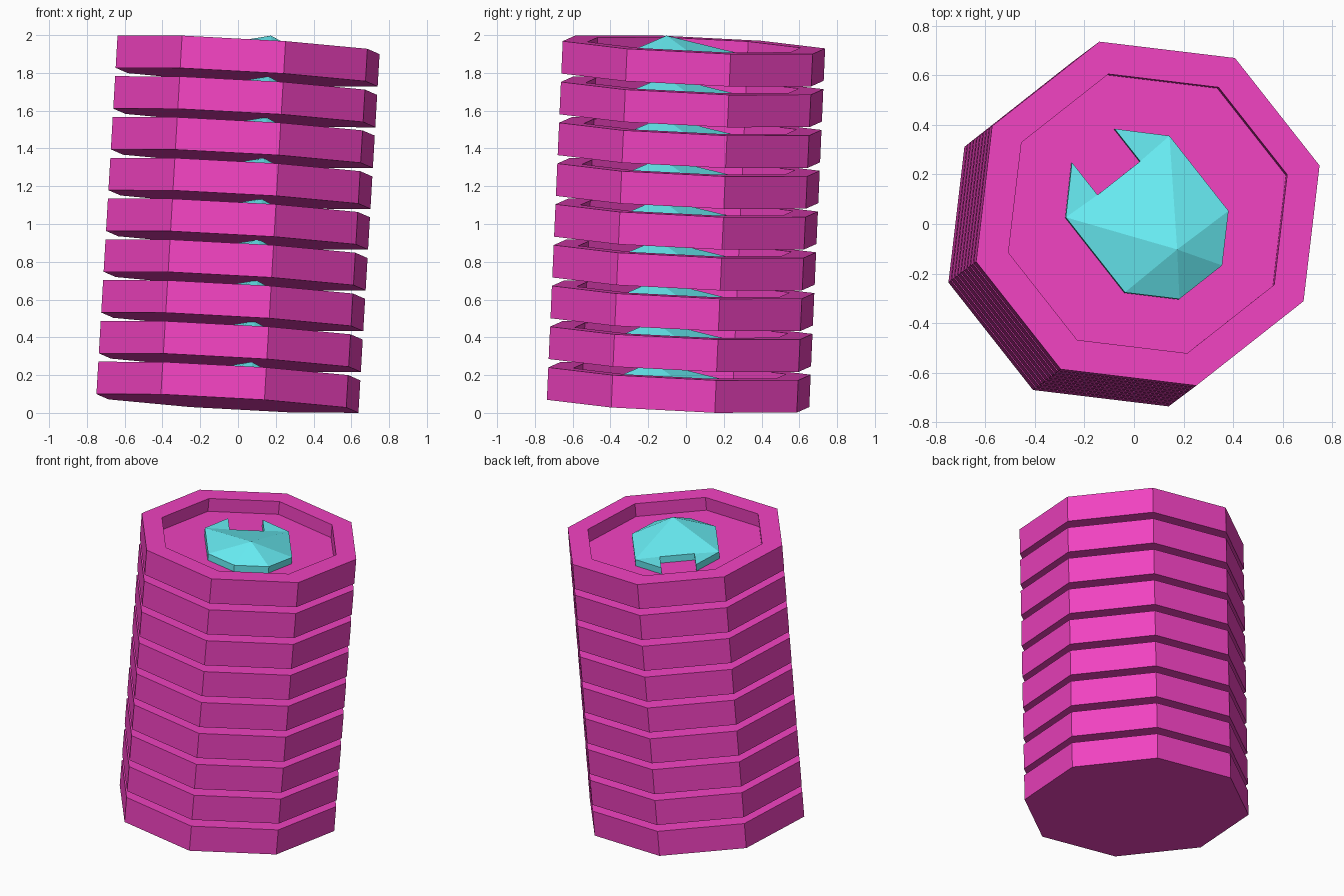
import bpy, bmesh
from math import cos, sin, radians
from mathutils import Vector, Matrix

if "Cube" in bpy.data.objects:
    bpy.data.objects.remove(bpy.data.objects["Cube"])

COUNT, PITCH, THICK = 9, 0.2165, 0.172
RECESS, SKIRT, PEAK = 0.09, 0.045, 0.049
R_OUT, R_IN = 0.722, 0.586


def material(name, color):
    m = bpy.data.materials.new(name)
    m.diffuse_color = color
    m.use_nodes = True
    m.node_tree.nodes["Principled BSDF"].inputs["Base Color"].default_value = m.diffuse_color
    return m


def make_mesh(name, bm, mat):
    bmesh.ops.recalc_face_normals(bm, faces=bm.faces)
    me = bpy.data.meshes.new(name)
    bm.to_mesh(me)
    bm.free()
    me.materials.append(mat)
    return me


def bridge(bm, a, b):
    for i in range(len(a)):
        j = (i + 1) % len(a)
        bm.faces.new((a[i], a[j], b[j], b[i]))


# Octagonal tray with a recessed top
bm = bmesh.new()
rings = []
for r, z in ((R_OUT, 0), (R_OUT, THICK), (R_IN, THICK), (R_IN, THICK - RECESS)):
    rings.append([bm.verts.new((r * cos(radians(22.5 + 45 * k)),
                                r * sin(radians(22.5 + 45 * k)), z)) for k in range(8)])
for a, b in zip(rings, rings[1:]):
    bridge(bm, a, b)
bm.faces.new(rings[0])
bm.faces.new(rings[-1])
tray_mesh = make_mesh("tray", bm, material("magenta", (0.88, 0.055, 0.53, 1)))

# Long octagonal knob with a notch at one end and an off-centre peak
half = [(0.185, 0.11), (0.352, 0.11), (0.193, 0.267), (-0.193, 0.267), (-0.35, 0.11)]
outline = half + [(x, -y) for x, y in reversed(half)]
bm = bmesh.new()
floor_z = THICK - RECESS
low = [bm.verts.new((x, y, floor_z)) for x, y in outline]
top = [bm.verts.new((x, y, floor_z + SKIRT)) for x, y in outline]
bridge(bm, low, top)
bm.faces.new(low)
peak = bm.verts.new((-0.187, 0, THICK + PEAK))
fan = [0, 2, 3, 4, 5, 6, 7, 9]
for i, j in zip(fan, fan[1:] + fan[:1]):
    bm.faces.new((top[i], top[j], peak))
bm.faces.new((top[0], top[1], top[2]))
bm.faces.new((top[7], top[8], top[9]))
knob_mesh = make_mesh("knob", bm, material("cyan", (0.14, 0.86, 0.92, 1)))

# Leaning stack
base = Vector((-0.056, -0.042, 0.05))
axis = Vector((0.112, 0.084, 1.9)).normalized()
tilt = Vector((0, 0, 1)).rotation_difference(axis).to_matrix().to_4x4()
turn = tilt @ Matrix.Rotation(radians(128.2), 4, "Z")
for n in range(COUNT):
    place = Matrix.Translation(base + axis * PITCH * n) @ turn
    for name, me in (("tray", tray_mesh), ("knob", knob_mesh)):
        ob = bpy.data.objects.new(f"{name}_{n + 1}", me)
        ob.matrix_world = place
        bpy.context.collection.objects.link(ob)
